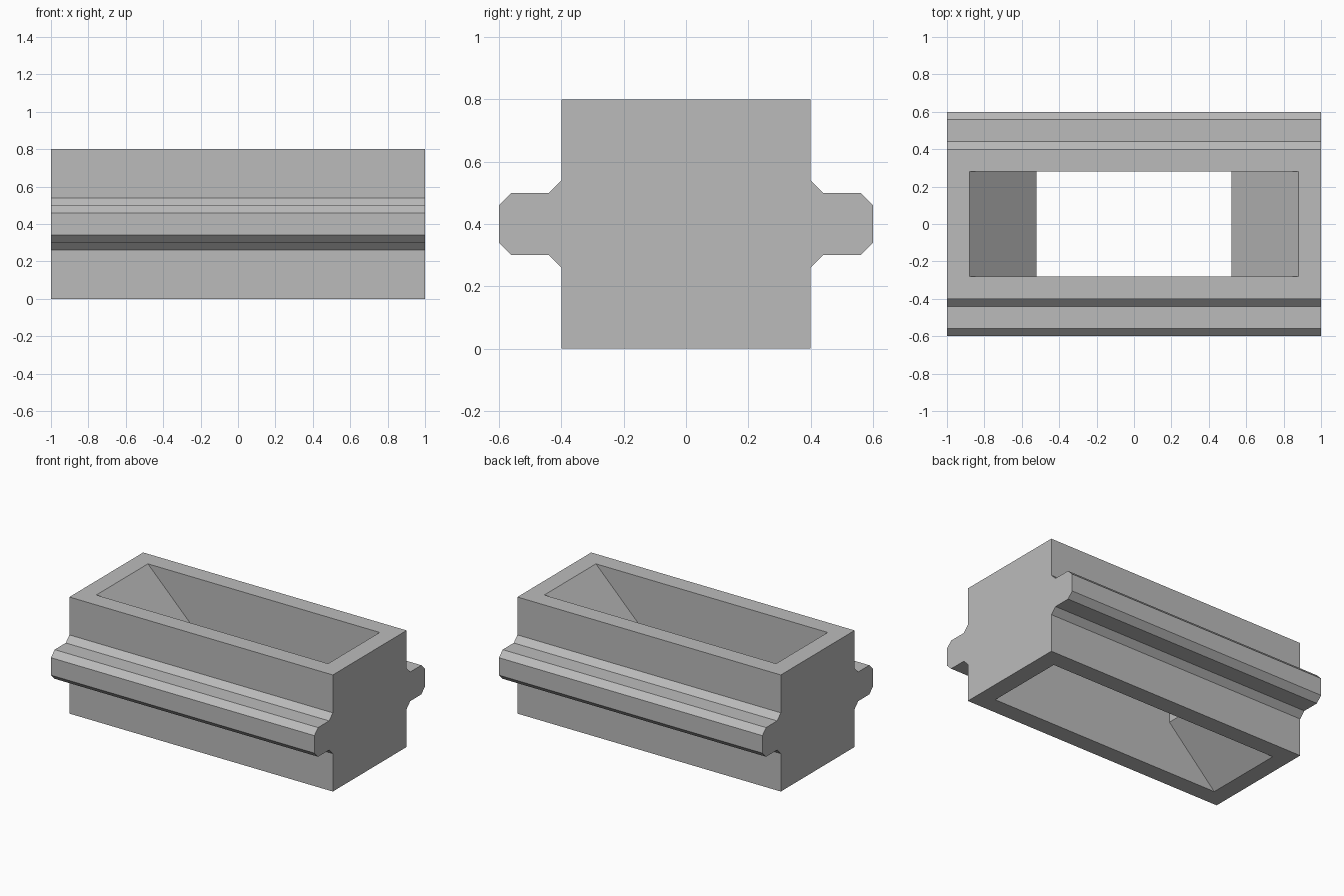
import bpy
import bmesh
from mathutils import Vector

cube = bpy.data.objects.get("Cube")
if cube:
    bpy.data.objects.remove(cube, do_unlink=True)

grey = bpy.data.materials.new("plain grey")
grey.use_nodes = True
colour = (0.5, 0.5, 0.5, 1)
grey.diffuse_color = colour
grey.node_tree.nodes["Principled BSDF"].inputs["Base Color"].default_value = colour


def prism(name, outline, direction):
    """Extrude a closed outline along a direction, into a flat-shaded solid."""
    bm = bmesh.new()
    face = bm.faces.new([bm.verts.new(p) for p in outline])
    extruded = bmesh.ops.extrude_face_region(bm, geom=[face])
    moved = [v for v in extruded["geom"] if isinstance(v, bmesh.types.BMVert)]
    bmesh.ops.translate(bm, verts=moved, vec=Vector(direction))
    bmesh.ops.recalc_face_normals(bm, faces=bm.faces)
    mesh = bpy.data.meshes.new(name)
    bm.to_mesh(mesh)
    bm.free()
    mesh.materials.append(grey)
    obj = bpy.data.objects.new(name, mesh)
    bpy.context.collection.objects.link(obj)
    return obj


def mirrored(half):
    """Close a half outline by reflecting it across the centre line."""
    return half + [(-a, z) for a, z in reversed(half)]


# Block with a chamfered rail along each long side
half_section = [(0.4, 0), (0.4, 0.26), (0.44, 0.3), (0.56, 0.3), (0.6, 0.34),
                (0.6, 0.46), (0.56, 0.5), (0.44, 0.5), (0.4, 0.54), (0.4, 0.8)]
body = prism("railed_block", [(-1, y, z) for y, z in mirrored(half_section)], (2, 0, 0))

# Through opening, flared towards the top and the bottom
half_opening = [(0.88, -0.1), (0.88, 0), (0.52, 0.36),
                (0.52, 0.44), (0.88, 0.8), (0.88, 0.9)]
cutter = prism("opening_cutter", [(x, -0.28, z) for x, z in mirrored(half_opening)], (0, 0.56, 0))
cutter.hide_render = True

cut = body.modifiers.new("opening", "BOOLEAN")
cut.operation = "DIFFERENCE"
cut.solver = "EXACT"
cut.object = cutter
bpy.context.view_layer.objects.active = body
bpy.ops.object.modifier_apply(modifier=cut.name)
bpy.data.objects.remove(cutter, do_unlink=True)
